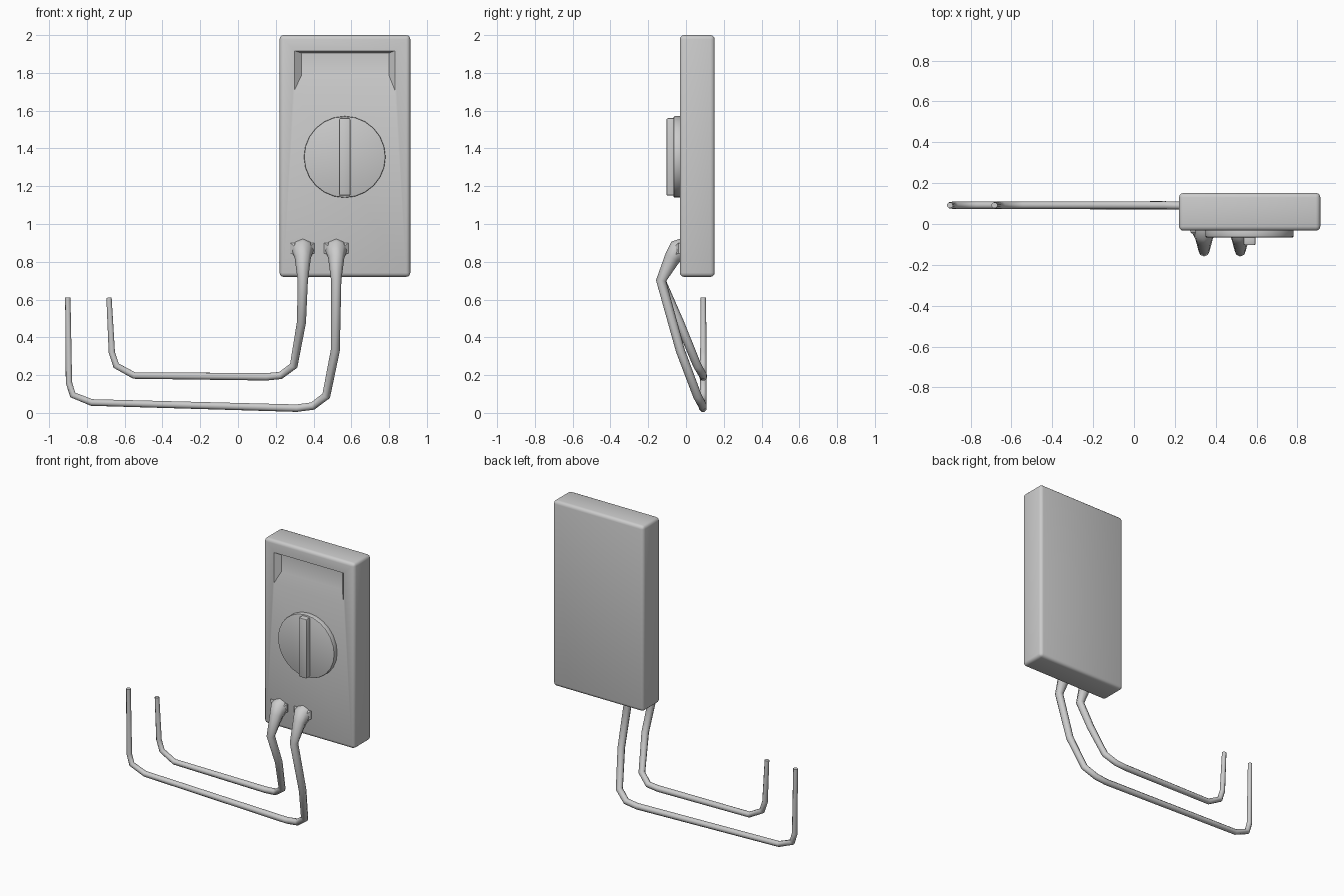
import bpy, bmesh, math
from mathutils import Matrix

if "Cube" in bpy.data.objects:
    bpy.data.objects.remove(bpy.data.objects["Cube"])


def finish(name, bm, bevel=0.0, segments=2):
    bmesh.ops.recalc_face_normals(bm, faces=bm.faces)
    if bevel:
        edges = [e for e in bm.edges if e.calc_face_angle(0) > math.radians(40)]
        bmesh.ops.bevel(bm, geom=edges, offset=bevel, segments=segments,
                        profile=0.5, affect='EDGES')
    mesh = bpy.data.meshes.new(name)
    bm.to_mesh(mesh)
    bm.free()
    obj = bpy.data.objects.new(name, mesh)
    bpy.context.collection.objects.link(obj)
    return obj


def select(obj):
    bpy.ops.object.select_all(action='DESELECT')
    obj.select_set(True)
    bpy.context.view_layer.objects.active = obj


def smooth(obj, angle=38):
    select(obj)
    bpy.ops.object.shade_smooth_by_angle(angle=math.radians(angle))


def box(name, x, y, z, bevel, segments=2):
    bm = bmesh.new()
    bmesh.ops.create_cube(bm, size=1)
    for v in bm.verts:
        v.co = [(a + b) / 2 + c * (b - a) for (a, b), c in zip((x, y, z), v.co)]
    return finish(name, bm, bevel, segments)


def frustum(name, rings):
    """Solid between rectangles given as (y, x0, x1, z0, z1)."""
    bm = bmesh.new()
    loops = [[bm.verts.new((x, y, z)) for x, z in
              ((x0, z0), (x1, z0), (x1, z1), (x0, z1))]
             for y, x0, x1, z0, z1 in rings]
    for a, b in zip(loops, loops[1:]):
        for i in range(4):
            j = (i + 1) % 4
            bm.faces.new((a[i], a[j], b[j], b[i]))
    bm.faces.new(loops[0])
    bm.faces.new(loops[-1])
    return finish(name, bm)


def tube(name, points):
    """Round cable through (x, y, z, radius) points."""
    curve = bpy.data.curves.new(name, 'CURVE')
    curve.dimensions = '3D'
    curve.bevel_depth = 1.0
    curve.bevel_resolution = 2
    curve.use_fill_caps = True
    spline = curve.splines.new('POLY')
    spline.points.add(len(points) - 1)
    for p, (x, y, z, r) in zip(spline.points, points):
        p.co = (x, y, z, 1)
        p.radius = r
    obj = bpy.data.objects.new(name, curve)
    bpy.context.collection.objects.link(obj)
    select(obj)
    bpy.ops.object.convert(target='MESH')
    smooth(bpy.context.view_layer.objects.active, 60)


# Meter case with a sloped display recess
case = box("meter_case", (0.22, 0.912), (-0.033, 0.152), (0.72, 2.0), 0.022, 3)
cutter = frustum("display_cutter", [(-0.06, 0.30, 0.83, 1.70, 1.92),
                                    (-0.033, 0.30, 0.83, 1.71, 1.917),
                                    (-0.005, 0.335, 0.80, 1.785, 1.905)])
cut = case.modifiers.new("display_recess", 'BOOLEAN')
cut.operation = 'DIFFERENCE'
cut.solver = 'EXACT'
cut.object = cutter
select(case)
bpy.ops.object.modifier_apply(modifier=cut.name)
bpy.data.objects.remove(cutter)
smooth(case)

# Selector dial and its grip bar
bm = bmesh.new()
bmesh.ops.create_cone(bm, cap_ends=True, segments=24, radius1=0.216, radius2=0.216,
                      depth=0.045,
                      matrix=Matrix.Translation((0.565, -0.0435, 1.355))
                      @ Matrix.Rotation(math.pi / 2, 4, 'X'))
smooth(finish("selector_dial", bm, 0.006))
smooth(box("dial_grip", (0.535, 0.595), (-0.104, -0.05), (1.15, 1.56), 0.008))

# Plug boots, flared where they meet the case, running on into the test leads
def boot(x):
    return [(x, -0.02, 0.865, 0.058), (x, -0.045, 0.86, 0.057),
            (x, -0.072, 0.82, 0.043), (x, -0.132, 0.70, 0.027)]

inner = [(0.336, -0.035, 0.48, 0.024), (0.295, 0.06, 0.25, 0.022),
         (0.225, 0.09, 0.198, 0.021), (0.15, 0.092, 0.191, 0.021),
         (-0.55, 0.092, 0.198, 0.019), (-0.645, 0.092, 0.25, 0.019),
         (-0.668, 0.092, 0.32, 0.018), (-0.683, 0.092, 0.61, 0.015)]
outer = [(0.515, -0.03, 0.33, 0.024), (0.467, 0.06, 0.09, 0.023),
         (0.395, 0.088, 0.036, 0.022), (0.31, 0.09, 0.025, 0.021),
         (-0.775, 0.092, 0.055, 0.019), (-0.875, 0.092, 0.095, 0.019),
         (-0.895, 0.092, 0.16, 0.018), (-0.901, 0.092, 0.61, 0.015)]
tube("inner_test_lead", boot(0.343) + inner)
tube("outer_test_lead", boot(0.52) + outer)

# Wide sockets behind the boots
for side, x in (("left", 0.34), ("right", 0.52)):
    smooth(frustum(side + "_socket", [(-0.02, x - 0.066, x + 0.066, 0.84, 0.90),
                                      (-0.04, x - 0.064, x + 0.064, 0.845, 0.90),
                                      (-0.06, x - 0.04, x + 0.04, 0.835, 0.88)]))
